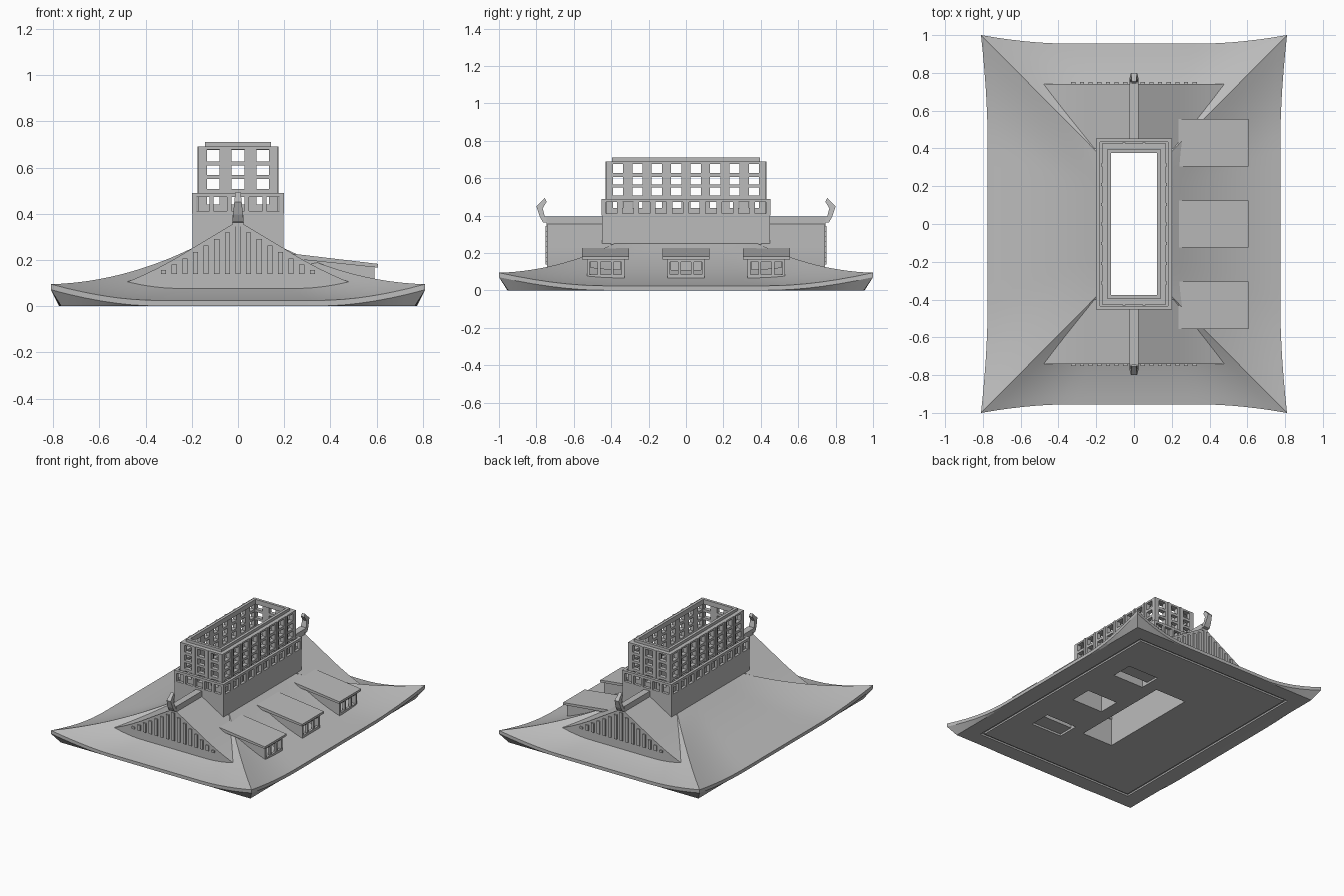
import bpy, bmesh, math

old = bpy.data.objects.get("Cube")
if old:
    bpy.data.objects.remove(old, do_unlink=True)

GREY = (0.5, 0.5, 0.5, 1.0)
mat = bpy.data.materials.new("stone grey")
mat.use_nodes = True
mat.diffuse_color = GREY
mat.node_tree.nodes["Principled BSDF"].inputs["Base Color"].default_value = GREY


# ---- helpers ----
def finish(bm, name, smooth=None):
    bmesh.ops.recalc_face_normals(bm, faces=bm.faces)
    me = bpy.data.meshes.new(name)
    bm.to_mesh(me)
    bm.free()
    me.materials.append(mat)
    ob = bpy.data.objects.new(name, me)
    bpy.context.collection.objects.link(ob)
    return ob


def activate(ob):
    bpy.ops.object.select_all(action='DESELECT')
    ob.select_set(True)
    bpy.context.view_layer.objects.active = ob


def smooth(ob, degrees):
    activate(ob)
    bpy.ops.object.shade_smooth_by_angle(angle=math.radians(degrees))


def box(bm, x0, x1, y0, y1, z0, z1):
    prism(bm, [(x0, z0), (x1, z0), (x1, z1), (x0, z1)], y0, y1)


def prism(bm, profile, y0, y1):
    """Extrude an xz profile along y."""
    a = [bm.verts.new((x, y0, z)) for x, z in profile]
    b = [bm.verts.new((x, y1, z)) for x, z in profile]
    n = len(profile)
    bm.faces.new(a)
    bm.faces.new(b[::-1])
    for i in range(n):
        j = (i + 1) % n
        bm.faces.new((a[j], a[i], b[i], b[j]))


def ring(bm, hx, hy, t, z0, z1, lap=0.0):
    """Rectangular band of wall, t thick."""
    for s in (-1, 1):
        box(bm, *sorted((s * hx, s * (hx - t))), -hy, hy, z0, z1)
        e = hx - t + lap
        box(bm, -e, e, *sorted((s * hy, s * (hy - t))), z0, z1)


def lattice(bm, hx, hy, t, z0, z1, nx, ny, half, rows):
    """Four walls pierced by a regular grid of openings."""
    z = z0
    for lo, hi in rows + [(z1, z1)]:
        ring(bm, hx, hy, t, z, lo)
        z = hi
    for h, n, along_x in ((hx, nx, True), (hy, ny, False)):
        pitch = (2 * h - 0.02) / n
        for i in range(n + 1):
            mid = (i - n / 2) * pitch
            a = -h if i == 0 else mid - pitch / 2 + half
            b = h if i == n else mid + pitch / 2 - half
            for s in (-1, 1):
                for lo, hi in rows:
                    if along_x:
                        box(bm, a, b, *sorted((s * hy, s * (hy - t))), lo, hi)
                    else:
                        box(bm, *sorted((s * hx, s * (hx - t))), a, b, lo, hi)


def slope(d):
    """Roof height at distance d in from the eave."""
    k = min(d, 0.575)
    return 0.025 + 0.15 * k + 0.42 * k * k + 0.6 * (d - k)


# ---- hipped main roof: rings from the underside up to the tower ----
N, STEPS = 24, 14
SIDES = [(lambda u: (u, -1)), (lambda u: (1, u)), (lambda u: (-u, 1)), (lambda u: (-1, -u))]
border = []
for side in SIDES:
    for i in range(N):
        u = -1 + 2 * i / N
        border.append((*side(u), max(0, (abs(u) - 0.45) / 0.55) ** 2))

bm = bmesh.new()
loops = [[bm.verts.new((x * 0.765, y * 0.95, 0)) for x, y, t in border]]


def roof_ring(s, z):
    pts = []
    for x, y, t in border:
        ex, ey = x * (0.775 + 0.035 * t), y * (0.955 + 0.045 * t)
        pts.append(bm.verts.new((ex + (x * 0.2 - ex) * s, ey + (y * 0.385 - ey) * s,
                                 z + 0.07 * t * (1 - s))))
    loops.append(pts)


roof_ring(0, 0.001)
for k in range(STEPS + 1):
    roof_ring(k / STEPS, slope(0.575 * k / STEPS))
for a, b in zip(loops, loops[1:]):
    for i in range(len(a)):
        j = (i + 1) % len(a)
        bm.faces.new((a[i], a[j], b[j], b[i]))
bm.faces.new(loops[0][::-1])
bm.faces.new(loops[-1])
roof = finish(bm, "main_roof")
smooth(roof, 9)

# Shafts through the roof and the groove under it
DORMERS = (-0.43, 0, 0.43)
bm = bmesh.new()
box(bm, -0.125, 0.125, -0.385, 0.385, -0.1, 0.4)
for yc in DORMERS:
    box(bm, 0.22, 0.47, yc - 0.08, yc + 0.08, -0.1, 0.17)
ring(bm, 0.65, 0.84, 0.02, -0.05, 0.012, lap=0.01)
cutter = finish(bm, "shaft_cutter")
cutter.hide_render = True
mod = roof.modifiers.new("shafts", 'BOOLEAN')
mod.operation, mod.solver, mod.object, mod.use_self = 'DIFFERENCE', 'EXACT', cutter, True
activate(roof)
bpy.ops.object.modifier_apply(modifier="shafts")
bpy.data.objects.remove(cutter, do_unlink=True)

# ---- gables, slats, ridges and finials at both ends ----
half = [(0.7 * i / 20, slope(0.775 - 0.7 * i / 20) - 0.001) for i in range(21)]
profile = [(-x, z) for x, z in half[:0:-1]] + half + [(0.7, 0.015), (-0.7, 0.015)]
FINIAL = [(0.735, 0.36), (0.765, 0.365), (0.782, 0.395), (0.8, 0.45), (0.755, 0.495),
          (0.745, 0.475), (0.766, 0.44), (0.755, 0.395), (0.735, 0.395)]
for s, end in ((-1, "front"), (1, "back")):
    bm = bmesh.new()
    prism(bm, profile, *sorted((s * 0.4, s * 0.742)))
    smooth(finish(bm, end + "_gable"), 15)

    bm = bmesh.new()
    for i in range(-7, 8):
        x = i * 0.046
        top = slope(0.775 - abs(x) - 0.011) - 0.018
        if top > 0.145:
            box(bm, x - 0.011, x + 0.011, *sorted((s * 0.735, s * 0.751)), 0.14, top)
    finish(bm, end + "_gable_slats")

    bm = bmesh.new()
    box(bm, -0.024, 0.024, *sorted((s * 0.4, s * 0.745)), 0.345, 0.395)
    finish(bm, end + "_ridge")

    bm = bmesh.new()
    sides = []
    for m in (-1, 1):
        sides.append([bm.verts.new((m * (0.025 - 0.1 * (z - 0.36)), s * y, z)) for y, z in FINIAL])
    a, b = sides
    bm.faces.new(a)
    bm.faces.new(b[::-1])
    for i in range(len(a)):
        j = (i + 1) % len(a)
        bm.faces.new((a[j], a[i], b[i], b[j]))
    finish(bm, end + "_finial")

# ---- tower ----
bm = bmesh.new()
ring(bm, 0.197, 0.45, 0.07, 0.2, 0.405)
finish(bm, "tower_base")

bm = bmesh.new()
lattice(bm, 0.2, 0.453, 0.02, 0.4, 0.49, 5, 10, 0.029, [(0.412, 0.472)])
finish(bm, "balcony_railing")

bm = bmesh.new()
ROWS = [(0.44, 0.49), (0.508, 0.55), (0.567, 0.608), (0.627, 0.677)]
lattice(bm, 0.17, 0.425, 0.03, 0.4, 0.69, 3, 8, 0.0275, ROWS)
finish(bm, "tower_walls")

bm = bmesh.new()
for s in (-1, 1):
    for i in (-1, 1):
        x = i * 0.053
        box(bm, x - 0.008, x + 0.008, *sorted((s * 0.42, s * 0.431)), 0.405, 0.69)
    for i in range(-3, 4):
        y = i * 0.104
        box(bm, *sorted((s * 0.165, s * 0.176)), y - 0.008, y + 0.008, 0.405, 0.69)
finish(bm, "tower_ribs")

bm = bmesh.new()
ring(bm, 0.142, 0.395, 0.02, 0.675, 0.71)
finish(bm, "tower_cap")

# ---- dormers along one slope ----
for yc, where in zip(DORMERS, ("front", "middle", "back")):
    bm = bmesh.new()
    prism(bm, [(0.22, 0.229), (0.605, 0.183), (0.605, 0.167), (0.22, 0.207)], yc - 0.125, yc + 0.125)
    finish(bm, where + "_dormer_roof")

    bm = bmesh.new()
    for s in (-1, 1):
        prism(bm, [(0.25, 0.05), (0.575, 0.05), (0.575, 0.172), (0.25, 0.206)],
              *sorted((yc + s * 0.085, yc + s * 0.1)))
    finish(bm, where + "_dormer_cheeks")

    bm = bmesh.new()
    box(bm, 0.572, 0.59, yc - 0.1, yc + 0.1, 0.05, 0.085)
    box(bm, 0.572, 0.59, yc - 0.1, yc + 0.1, 0.152, 0.17)
    for dy in (-0.093, -0.035, 0.035, 0.093):
        box(bm, 0.572, 0.59, yc + dy - 0.007, yc + dy + 0.007, 0.085, 0.152)
    finish(bm, where + "_dormer_window")
